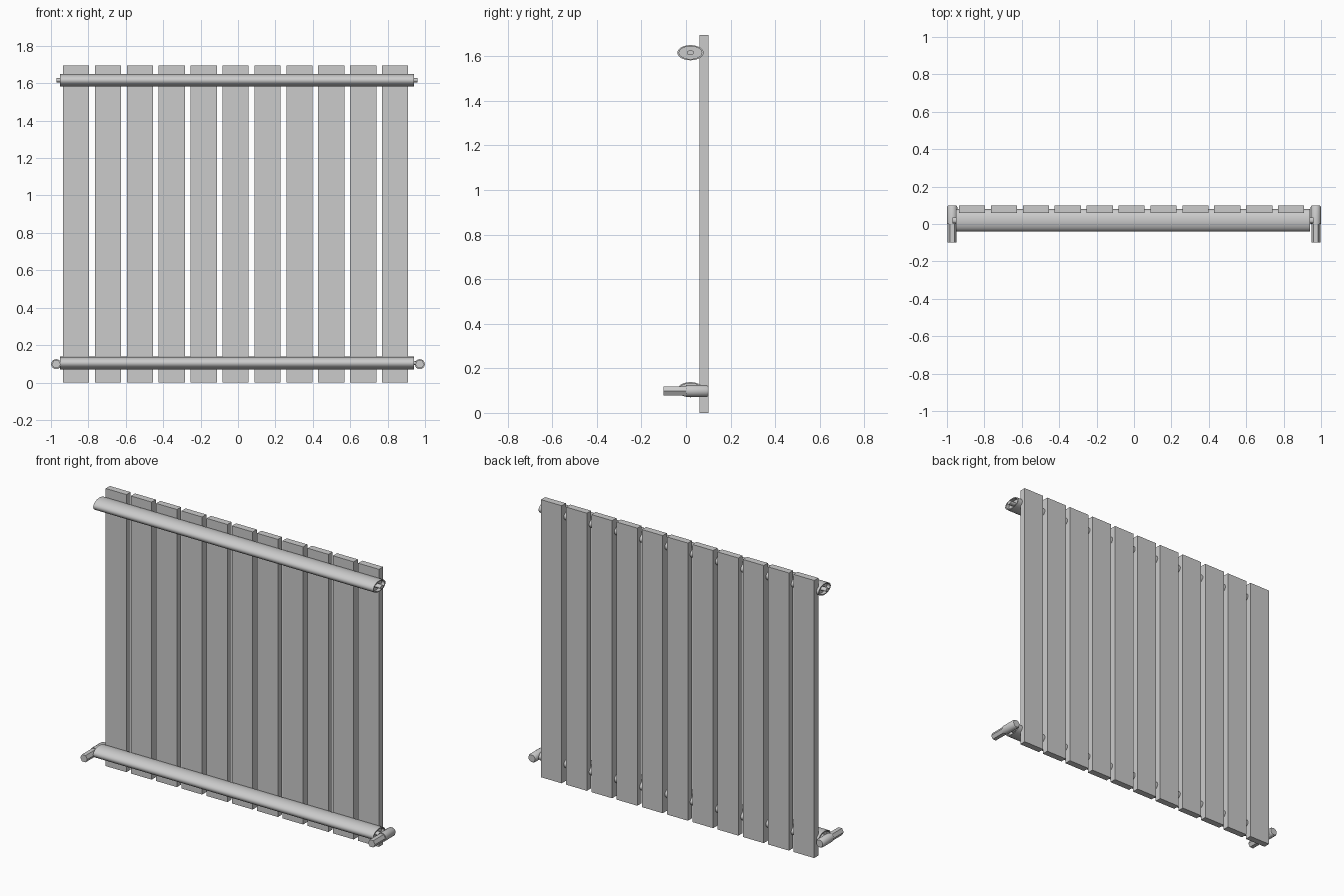
import bpy, bmesh, math
from mathutils import Vector

if "Cube" in bpy.data.objects:
    bpy.data.objects.remove(bpy.data.objects["Cube"])


def make_object(name, bm, smooth=False):
    bmesh.ops.recalc_face_normals(bm, faces=bm.faces)
    mesh = bpy.data.meshes.new(name)
    bm.to_mesh(mesh)
    bm.free()
    obj = bpy.data.objects.new(name, mesh)
    bpy.context.collection.objects.link(obj)
    if smooth:
        bpy.ops.object.select_all(action='DESELECT')
        obj.select_set(True)
        bpy.context.view_layer.objects.active = obj
        bpy.ops.object.shade_smooth_by_angle(angle=math.radians(40))
    return obj


def box(name, lo, hi):
    bm = bmesh.new()
    bmesh.ops.create_cube(bm, size=1)
    lo, hi = Vector(lo), Vector(hi)
    for v in bm.verts:
        v.co = (lo + hi) / 2 + Vector(a * b for a, b in zip(v.co, hi - lo))
    return make_object(name, bm)


def loft(name, axis, centre, stations, sides, smooth=True):
    """Skin elliptical rings along axis; stations = (position, radius_a, radius_b)."""
    bm = bmesh.new()
    rings = []
    for pos, ra, rb in stations:
        ring = []
        for i in range(sides):
            t = 2 * math.pi * i / sides
            a, b = centre[0] + ra * math.cos(t), centre[1] + rb * math.sin(t)
            ring.append(bm.verts.new((pos, a, b) if axis == 'X' else (a, pos, b)))
        rings.append(ring)
    for r0, r1 in zip(rings, rings[1:]):
        for i in range(sides):
            j = (i + 1) % sides
            bm.faces.new((r0[i], r0[j], r1[j], r1[i]))
    bm.faces.new(rings[0])
    bm.faces.new(rings[-1])
    return make_object(name, bm, smooth)


# Eleven flat vertical panels
for i in range(11):
    x = -0.866 + i * 0.1706
    box(f"panel_{i + 1}", (x - 0.07, 0.06, 0), (x + 0.07, 0.1, 1.695))

# Oval header tubes: recessed ends with a small plug in the middle
A, B = 0.059, 0.034
MID, HALF = -0.005, 0.946
end = [(0.965, 0.016, 0.011), (0.925, 0.016, 0.011),
       (0.925, A - 0.008, B - 0.006), (HALF, A - 0.008, B - 0.006), (HALF, A, B)]
profile = [(MID - p, a, b) for p, a, b in end] + [(MID + p, a, b) for p, a, b in reversed(end)]
for name, z in (("lower_tube", 0.104), ("upper_tube", 1.616)):
    loft(name, 'X', (0.02, z), profile, 32)

# Valves at both lower corners: round body with chamfered cap, six-sided pipe
for side, sx in (("left", -1), ("right", 1)):
    c = (sx * 0.972, 0.098)
    loft(f"valve_body_{side}", 'Y', c,
         [(0.0, 0.027, 0.027), (0.092, 0.027, 0.027), (0.1, 0.022, 0.022)], 16)
    loft(f"valve_pipe_{side}", 'Y', c,
         [(-0.1, 0.024, 0.024), (0.01, 0.024, 0.024)], 6, smooth=False)
